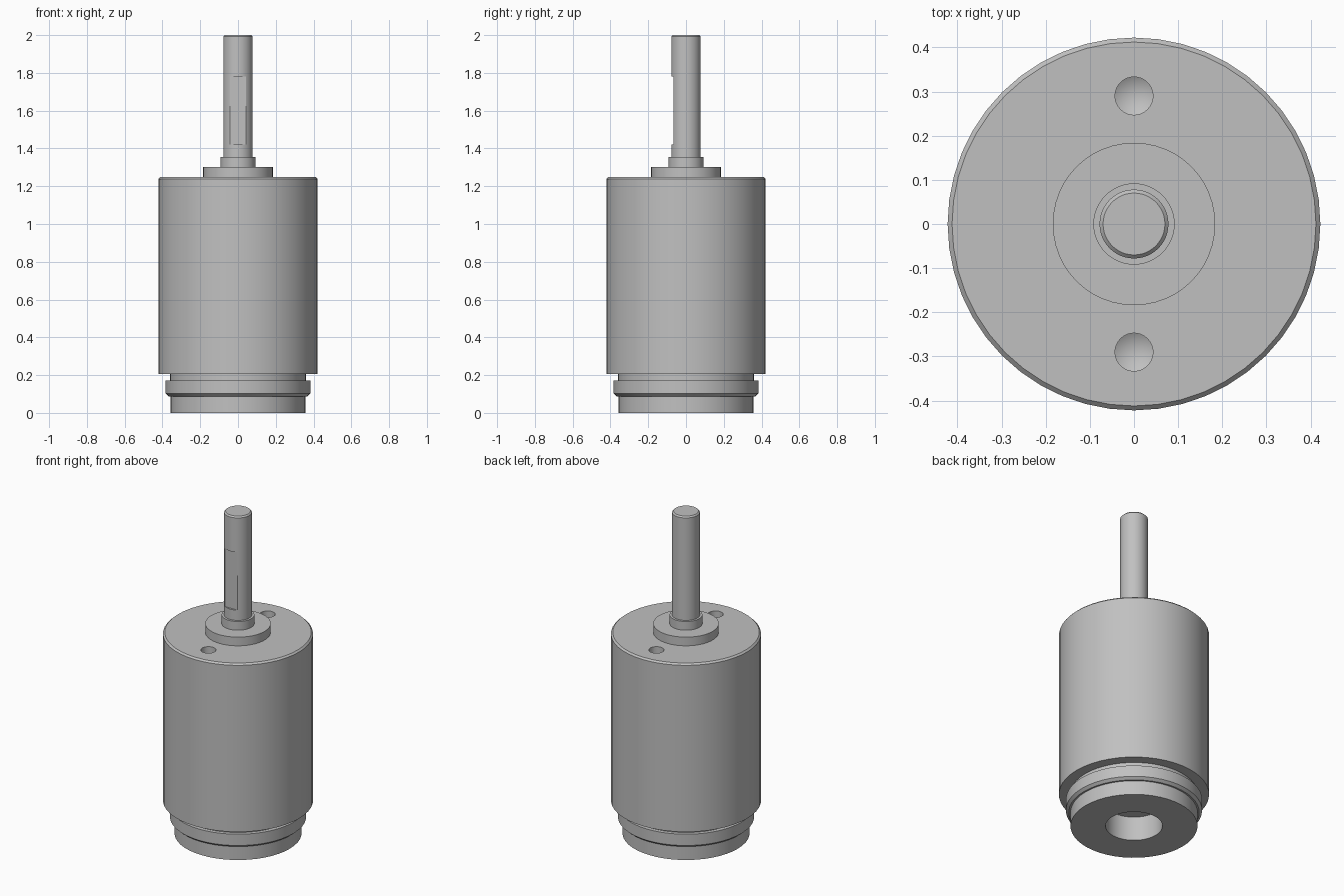
import bpy, bmesh, math

cube = bpy.data.objects.get("Cube")
if cube:
    bpy.data.objects.remove(cube, do_unlink=True)

steel = bpy.data.materials.new("grey steel")
steel.use_nodes = True
GREY = (0.53, 0.53, 0.53, 1)
steel.diffuse_color = GREY
steel.node_tree.nodes["Principled BSDF"].inputs["Base Color"].default_value = GREY


def lathe(name, profile, sides=48, centre=(0, 0)):
    """Spin (radius, height) points round a vertical axis; radius 0 is a pole."""
    bm = bmesh.new()
    rings = []
    for r, z in profile:
        count = sides if r else 1
        rings.append([bm.verts.new((r * math.cos(math.tau * i / sides),
                                    r * math.sin(math.tau * i / sides), z))
                      for i in range(count)])
    for a, b in zip(rings, rings[1:]):
        for i in range(sides):
            j = (i + 1) % sides
            quad = [a[i % len(a)], a[j % len(a)], b[j % len(b)], b[i % len(b)]]
            bm.faces.new(list(dict.fromkeys(quad)))
    # Merge the flat end fans into single caps
    bmesh.ops.dissolve_limit(bm, angle_limit=0.01, verts=bm.verts, edges=bm.edges)
    bmesh.ops.recalc_face_normals(bm, faces=bm.faces)
    mesh = bpy.data.meshes.new(name)
    bm.to_mesh(mesh)
    bm.free()
    mesh.materials.append(steel)
    obj = bpy.data.objects.new(name, mesh)
    obj.location = (*centre, 0)
    bpy.context.collection.objects.link(obj)
    return obj


def select(obj):
    bpy.ops.object.select_all(action='DESELECT')
    obj.select_set(True)
    bpy.context.view_layer.objects.active = obj


def cut(obj, cutter):
    bpy.context.view_layer.update()
    mod = obj.modifiers.new("cut", 'BOOLEAN')
    mod.operation = 'DIFFERENCE'
    mod.solver = 'EXACT'
    mod.object = cutter
    select(obj)
    bpy.ops.object.modifier_apply(modifier=mod.name)
    bpy.data.objects.remove(cutter, do_unlink=True)


# Main housing with a chamfered top rim
housing = lathe("housing", [(0, 0.205), (0.422, 0.205), (0.422, 1.238),
                            (0.412, 1.248), (0, 1.248)])

# Two drilled mounting holes with conical bottoms
for y in (-0.29, 0.29):
    drill = lathe("drill_cutter", [(0, 1.10), (0.043, 1.125),
                                   (0.043, 1.30), (0, 1.30)], 32, (0, y))
    cut(housing, drill)

# Locating boss and shaft collar
boss = lathe("locating_boss", [(0, 1.248), (0.184, 1.248), (0.184, 1.302), (0, 1.302)])
collar = lathe("shaft_collar", [(0, 1.302), (0.092, 1.302), (0.092, 1.356), (0, 1.356)])

# Output shaft with a chamfered tip and a flat milled into the front
shaft = lathe("output_shaft", [(0, 1.356), (0.078, 1.356), (0.078, 1.992),
                               (0.07, 2), (0, 2)])
bpy.ops.mesh.primitive_cube_add(size=1, location=(0, -0.116, 1.6))
flat_cutter = bpy.context.object
flat_cutter.scale = (0.3, 0.1, 0.36)
cut(shaft, flat_cutter)

# Stepped rear end with a neck, a flange and a blind bore
rear = lathe("rear_flange", [(0, 0.15), (0.16, 0.15), (0.16, 0), (0.357, 0),
                             (0.357, 0.088), (0.367, 0.088), (0.383, 0.102),
                             (0.383, 0.172), (0.36, 0.172), (0.36, 0.205), (0, 0.205)])

for part in (housing, boss, collar, shaft, rear):
    select(part)
    bpy.ops.object.shade_smooth_by_angle(angle=math.radians(30))
